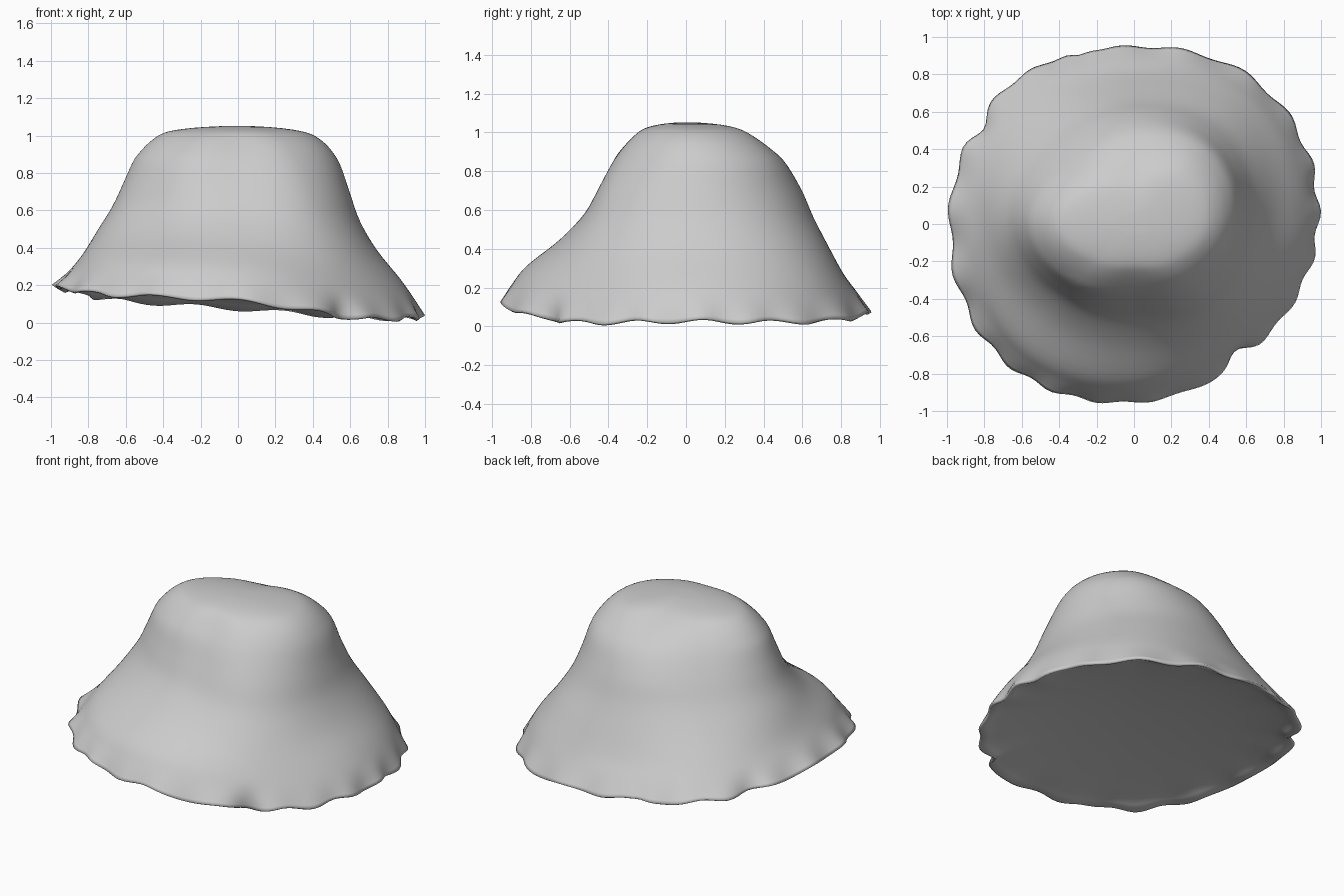
import bpy, bmesh, math

if "Cube" in bpy.data.objects:
    bpy.data.objects.remove(bpy.data.objects["Cube"])

# Radii from rim to crown in eight directions (every 45 degrees from +x)
LEVELS = [0, .1, .2, .35, .5, .65, .8, .9, .96]
RADII = [
    [.985, .935, .865, .74, .65, .595, .54, .475, .39],
    [1.01, .955, .90, .80, .70, .63, .57, .48, .385],
    [.95, .88, .81, .73, .655, .59, .495, .37, .25],
    [1.0, .925, .85, .74, .64, .56, .47, .385, .30],
    [.985, .90, .83, .75, .67, .61, .55, .475, .40],
    [1.01, .94, .865, .69, .57, .505, .445, .365, .285],
    [.955, .895, .82, .65, .52, .44, .365, .29, .23],
    [.93, .87, .81, .715, .62, .545, .455, .375, .29],
]
RIM_Z = [.03, .03, .08, .13, .195, .155, .12, .03]
TOP = 1.052
SEG = 180
# Pinches in the rim: angle, depth, width (degrees)
PINCHES = [(309, .06, 5), (148, .04, 5), (108, .02, 3)]


def cubic(p0, p1, p2, p3, t):
    return p1 + .5 * t * (p2 - p0 + t * (2 * p0 - 5 * p1 + 4 * p2 - p3
                                         + t * (3 * (p1 - p2) + p3 - p0)))


def around(values, a):
    """Smooth periodic interpolation by angle."""
    f = a / (math.pi / 4)
    i = int(f)
    return cubic(*(values[(i + k) % 8] for k in (-1, 0, 1, 2)), f - i)


def along(values, s):
    """Smooth open interpolation along a list."""
    n = len(values) - 1
    i = min(int(s), n - 1)
    return cubic(*(values[max(0, min(n, i + k))] for k in (-1, 0, 1, 2)), s - i)


def outer(a, s, frill=1):
    """Point (radius, height) on the outside, s counts levels up from the rim."""
    r = along([around([d[k] for d in RADII], a) for k in range(9)], s)
    u = along(LEVELS, s)
    rim = around(RIM_Z, a)
    fade = frill * max(0, 1 - u / .16) ** 2
    wave = math.sin(21 * a + 1.3 * math.sin(3 * a)) * (.8 + .3 * math.sin(2 * a + 1))
    r += fade * .013 * wave
    for angle, depth, width in PINCHES:
        r -= fade * depth * math.exp(-((math.degrees(a) - angle) / width) ** 2)
    z = rim + (TOP - rim) * u
    z += fade * .011 * math.sin(15 * a + 1.2 * math.sin(2 * a))
    return r, z


bm = bmesh.new()
angles = [2 * math.pi * i / SEG for i in range(SEG)]


def ring(func):
    out = []
    for a in angles:
        r, z = func(a)
        out.append(bm.verts.new((r * math.cos(a), r * math.sin(a), z)))
    return out


def under(f):
    """Shallow hollow below, f runs from the rim (1) to the centre (0)."""
    def func(a):
        w = f ** 6
        r, z = outer(a, 0, w)
        flat = .105 - .083 * f * math.cos(a)
        return r * f, w * z + (1 - w) * flat + .09 * (1 - f * f)
    return func


def crown(f):
    """Domed top, level in the middle."""
    def func(a):
        r, z = outer(a, 8)
        return r * f, z + (TOP - z) * (1 - f ** 2.7)
    return func


# Hollow, rounded lip, flared side and crown as one run of rings
rings = [ring(under(f)) for f in (.08, .2, .35, .5, .65, .78, .88, .94)]
rings.append(ring(lambda a: (outer(a, 0)[0] - .014, outer(a, 0)[1] - .008)))
rings += [ring(lambda a, s=s: outer(a, s)) for s in [k / 4 for k in range(33)]]
rings += [ring(crown(f)) for f in (.93, .85, .75, .65, .45, .25, .08)]
for lo, hi in zip(rings, rings[1:]):
    for i in range(SEG):
        j = (i + 1) % SEG
        bm.faces.new((lo[i], lo[j], hi[j], hi[i]))
bm.faces.new(rings[0])
bm.faces.new(rings[-1])

# Soften the crown shoulder
shoulder = [v for v in bm.verts if v.co.z > .9]
for _ in range(6):
    bmesh.ops.smooth_vert(bm, verts=shoulder, factor=.5,
                          use_axis_x=True, use_axis_y=True, use_axis_z=True)
bmesh.ops.recalc_face_normals(bm, faces=bm.faces)

# Soft flared cap
mesh = bpy.data.meshes.new("flared_cap")
bm.to_mesh(mesh)
bm.free()
cap = bpy.data.objects.new("flared_cap", mesh)
bpy.context.collection.objects.link(cap)
mesh.shade_smooth()
